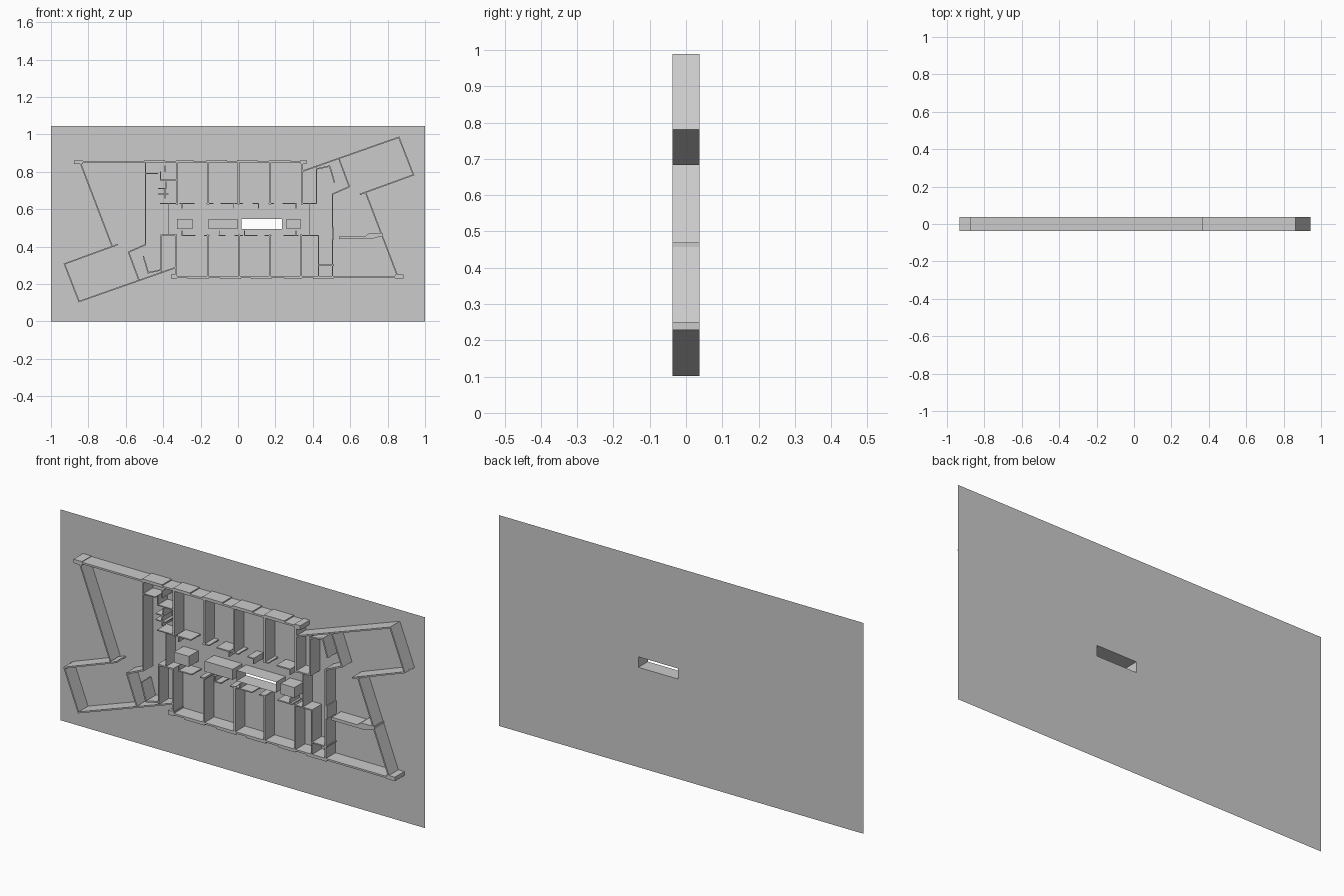
import bpy, bmesh
from mathutils import Vector

if "Cube" in bpy.data.objects:
    bpy.data.objects.remove(bpy.data.objects["Cube"])

BACK, FRONT = 0.037, -0.037


def turn(p):
    # half turn about the plan centre
    return (0.01 - p[0], 1.09 - p[1])


def finish(name, bm):
    bmesh.ops.recalc_face_normals(bm, faces=bm.faces)
    me = bpy.data.meshes.new(name)
    bm.to_mesh(me)
    bm.free()
    bpy.context.collection.objects.link(bpy.data.objects.new(name, me))


def prism(bm, pts, cap=True, y0=FRONT, y1=BACK):
    f = [bm.verts.new((x, y0, z)) for x, z in pts]
    b = [bm.verts.new((x, y1, z)) for x, z in pts]
    n = len(pts)
    for i in range(n):
        bm.faces.new((f[i], f[(i + 1) % n], b[(i + 1) % n], b[i]))
    if cap:
        bm.faces.new(f)


def rect(x0, x1, z0, z1):
    return [(x0, z0), (x1, z0), (x1, z1), (x0, z1)]


def walls(name, paths, t=0.007, both=True):
    bm = bmesh.new()
    allp = paths + ([[turn(p) for p in path] for path in paths] if both else [])
    for path in allp:
        for a, b in zip(path, path[1:]):
            a, b = Vector(a), Vector(b)
            d = (b - a).normalized() * t / 2
            n = Vector((-d.y, d.x))
            prism(bm, [a - d - n, b + d - n, b + d + n, a - d + n])
    finish(name, bm)


def blocks(name, rects, both=True):
    bm = bmesh.new()
    for r in rects:
        p = rect(*r)
        prism(bm, p)
        if both:
            prism(bm, [turn(q) for q in p])
    finish(name, bm)


# back board with a slot through it
HX0, HX1, HZ0, HZ1 = 0.018, 0.235, 0.495, 0.547
bm = bmesh.new()
outer = [bm.verts.new((x, BACK, z)) for x, z in rect(-1, 1, 0, 1.045)]
inner = [bm.verts.new((x, BACK, z)) for x, z in rect(HX0, HX1, HZ0, HZ1)]
for i in range(4):
    j = (i + 1) % 4
    bm.faces.new((outer[i], outer[j], inner[j], inner[i]))
finish("back_board", bm)

# open shaft around the slot
bm = bmesh.new()
prism(bm, rect(HX0, HX1, HZ0, HZ1), cap=False)
finish("open_shaft", bm)

# solid core blocks along the corridor
blocks("core_blocks", [(-0.325, -0.243, 0.495, 0.547), (-0.158, -0.003, 0.495, 0.547),
                       (0.26, 0.335, 0.495, 0.547)], both=False)

# angled end wings, long slanted walls and lobby rooms
walls("wing_walls", [
    [(-0.645, 0.41), (-0.928, 0.307), (-0.85, 0.106), (-0.335, 0.287)],
    [(-0.84, 0.84), (-0.676, 0.41)],
    [(-0.532, 0.227), (-0.585, 0.37), (-0.495, 0.41)],
    [(-0.505, 0.345), (-0.48, 0.26), (-0.41, 0.275)],
])
walls("inner_end_walls", [[(-0.495, 0.41), (-0.495, 0.85)]])

# lobby boxes and corridor ends
walls("lobby_boxes", [[(-0.41, 0.27), (-0.41, 0.46), (-0.335, 0.46)]])
walls("corridor_ends", [[(-0.37, 0.46), (-0.37, 0.63)]], t=0.003)

# room dividers
walls("room_dividers", [[(x, 0.63), (x, 0.855)] for x in (-0.327, -0.16, 0.003, 0.172, 0.342)], t=0.01)

# corridor wall pieces between doors
walls("corridor_walls", [[(a, 0.63), (b, 0.63)] for a, b in (
    (-0.31, -0.235), (-0.165, -0.135), (-0.09, -0.025), (-0.015, 0.025),
    (0.08, 0.11), (0.165, 0.19), (0.24, 0.31))], t=0.006)
walls("door_jambs", [[(x, 0.605), (x, 0.63)] for x in (-0.3, -0.025, 0.11, 0.31)], t=0.004)

# long facades with projecting bays and end piers
blocks("facades", [(-0.83, 0.34, 0.848, 0.857), (-0.876, -0.83, 0.84, 0.86),
                   (0.335, 0.367, 0.84, 0.862)])
blocks("facade_bays", [(a, b, 0.85, 0.863) for a, b in (
    (-0.5, -0.39), (-0.33, -0.238), (-0.168, -0.06), (-0.005, 0.105), (0.168, 0.28))])

# left service rooms
walls("service_rooms_left", [
    [(-0.495, 0.79), (-0.43, 0.79)],
    [(-0.415, 0.8), (-0.415, 0.755), (-0.335, 0.755)],
    [(-0.425, 0.71), (-0.385, 0.71), (-0.385, 0.745)],
    [(-0.425, 0.68), (-0.375, 0.68)],
    [(-0.39, 0.66), (-0.39, 0.71)],
    [(-0.415, 0.63), (-0.33, 0.63)],
    [(-0.39, 0.8), (-0.39, 0.83)],
], t=0.005, both=False)

# right service rooms and counter
walls("service_rooms_right", [
    [(0.43, 0.24), (0.43, 0.46), (0.345, 0.46)],
    [(0.43, 0.3), (0.51, 0.3)],
    [(0.51, 0.44), (0.51, 0.5)],
], t=0.006, both=False)
bm = bmesh.new()
prism(bm, [(0.54, 0.44), (0.71, 0.44), (0.775, 0.457), (0.775, 0.47), (0.7, 0.47), (0.68, 0.455), (0.54, 0.455)])
finish("counter", bm)
